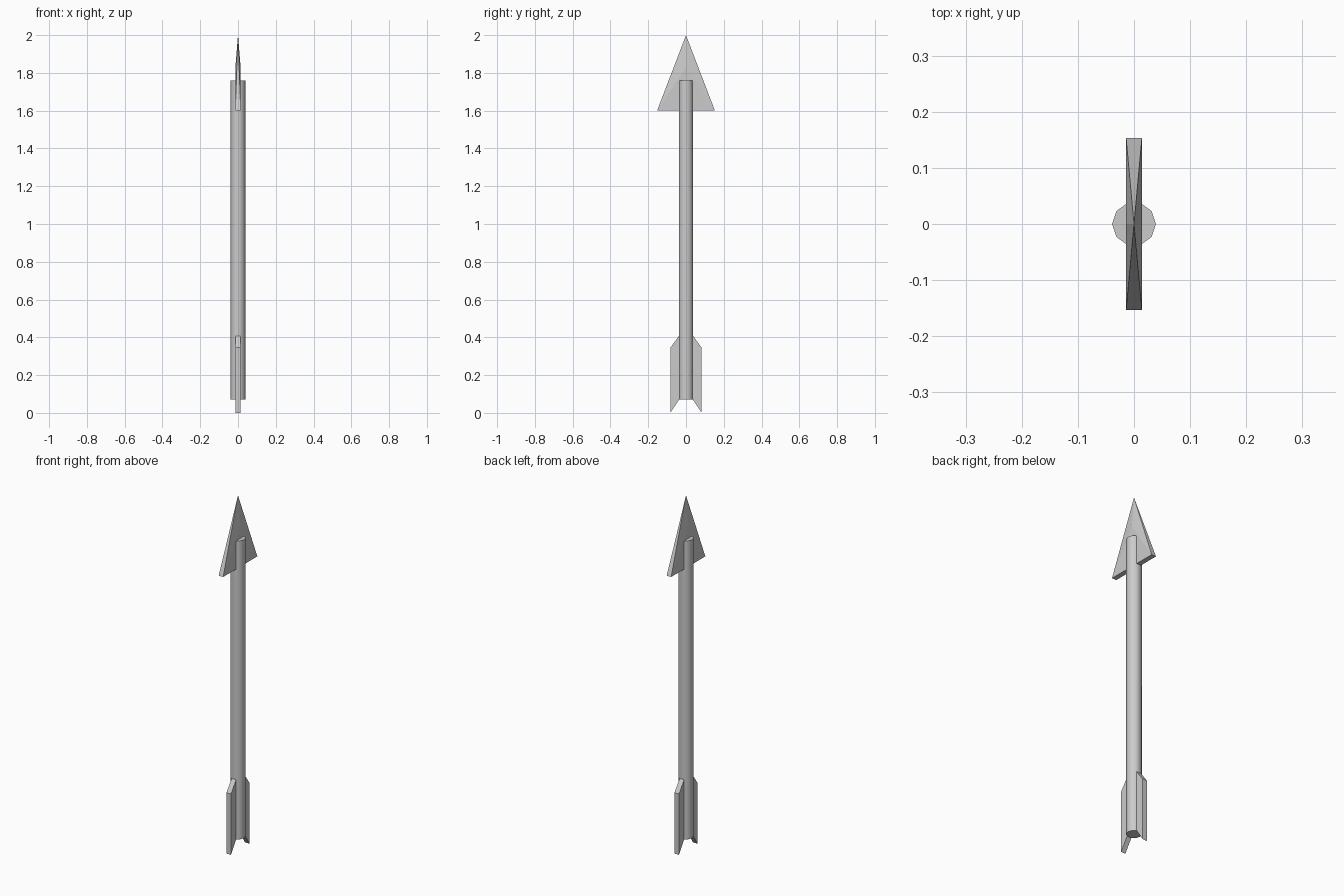
import bpy, bmesh, math

if "Cube" in bpy.data.objects:
    bpy.data.objects.remove(bpy.data.objects["Cube"])

T = 0.014  # half thickness of the flat parts


def make_object(name, bm):
    bmesh.ops.recalc_face_normals(bm, faces=bm.faces[:])
    mesh = bpy.data.meshes.new(name)
    bm.to_mesh(mesh)
    bm.free()
    obj = bpy.data.objects.new(name, mesh)
    bpy.context.collection.objects.link(obj)
    return obj


# Ten-sided shaft
bpy.ops.mesh.primitive_cylinder_add(vertices=10, radius=0.039, depth=1.69,
                                    location=(0, 0, 0.07 + 0.845),
                                    rotation=(0, 0, math.pi / 2))
shaft = bpy.context.object
shaft.name = "shaft"
shaft.data.name = "shaft"
for p in shaft.data.polygons:
    p.use_smooth = True
bpy.ops.object.shade_smooth_by_angle(angle=math.radians(40))

# Arrowhead: flat lower blade with both sides tapering from a centre point to the tip
bm = bmesh.new()
tip = bm.verts.new((0, 0, 2.0))
sides = []
for x in (-T, T):
    left = bm.verts.new((x, -0.153, 1.6))
    right = bm.verts.new((x, 0.153, 1.6))
    centre = bm.verts.new((x, 0, 1.83))
    bm.faces.new((left, right, centre))
    bm.faces.new((left, centre, tip))
    bm.faces.new((right, centre, tip))
    sides.append((left, right))
(la, ra), (lb, rb) = sides
bm.faces.new((la, lb, tip))
bm.faces.new((ra, rb, tip))
bm.faces.new((la, ra, rb, lb))
make_object("arrowhead", bm)

# Pair of swept tail fins extruded from one profile
profile = [(0.034, 0.075), (0.083, 0.0), (0.083, 0.345), (0.034, 0.412)]
for side, name in ((1, "fin_right"), (-1, "fin_left")):
    bm = bmesh.new()
    face = bm.faces.new([bm.verts.new((-T, side * y, z)) for y, z in profile])
    ext = bmesh.ops.extrude_face_region(bm, geom=[face])
    for v in ext["geom"]:
        if isinstance(v, bmesh.types.BMVert):
            v.co.x = T
    make_object(name, bm)
